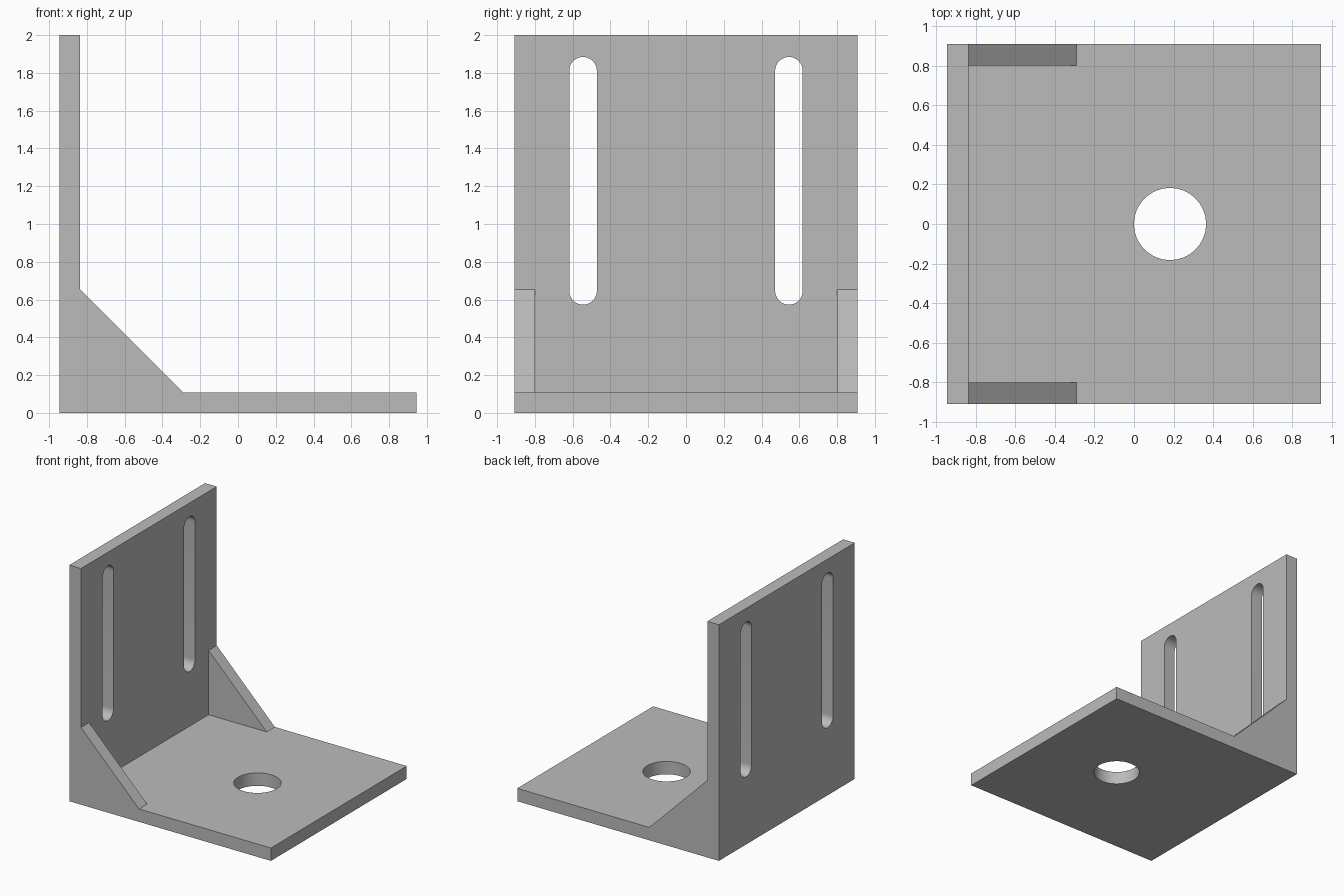
import bpy, bmesh
from math import pi, cos, sin, radians
from mathutils import Matrix, Vector

cube = bpy.data.objects.get("Cube")
if cube:
    bpy.data.objects.remove(cube, do_unlink=True)

# Main dimensions
X, Y, H, T = 0.945, 0.909, 2.0, 0.109
INNER = -X + T          # inner face of the upright wall
RIB = 0.545             # leg length of the triangular ribs

grey = bpy.data.materials.new("plain grey")
grey.use_nodes = True
GREY = (0.5, 0.5, 0.5, 1)
grey.diffuse_color = GREY
grey.node_tree.nodes["Principled BSDF"].inputs["Base Color"].default_value = GREY


def rect(u0, u1, v0, v1):
    return [(u0, v0), (u1, v0), (u1, v1), (u0, v1)]


def arc(u, v, r, start, sweep, n):
    return [(u + r * cos(start + sweep * i / n), v + r * sin(start + sweep * i / n))
            for i in range(n + 1)]


def slot(u, v0, v1, r):
    return arc(u, v1 - r, r, 0, pi, 24) + arc(u, v0 + r, r, pi, pi, 24)


def plate(name, loops, u_axis, v_axis, origin):
    """Sheet of thickness T from an outline and hole loops; origin is on its mid-plane."""
    curve = bpy.data.curves.new(name, 'CURVE')
    curve.dimensions = '2D'
    curve.fill_mode = 'BOTH'
    curve.extrude = T / 2
    for pts in loops:
        spline = curve.splines.new('POLY')
        spline.points.add(len(pts) - 1)
        for p, (u, v) in zip(spline.points, pts):
            p.co = (u, v, 0, 1)
        spline.use_cyclic_u = True
    obj = bpy.data.objects.new(name, curve)
    bpy.context.collection.objects.link(obj)
    bpy.ops.object.select_all(action='DESELECT')
    obj.select_set(True)
    bpy.context.view_layer.objects.active = obj
    bpy.ops.object.convert(target='MESH')
    obj = bpy.context.view_layer.objects.active

    # Stand the sheet in place, weld it and clean up the flat faces
    u, v = Vector(u_axis), Vector(v_axis)
    place = Matrix((u, v, u.cross(v))).transposed().to_4x4()
    place.translation = origin
    bm = bmesh.new()
    bm.from_mesh(obj.data)
    bmesh.ops.transform(bm, matrix=place, verts=bm.verts)
    bmesh.ops.remove_doubles(bm, verts=bm.verts, dist=1e-4)
    bmesh.ops.recalc_face_normals(bm, faces=bm.faces)
    bm.to_mesh(obj.data)
    bm.free()
    obj.data.materials.clear()
    obj.data.materials.append(grey)
    bpy.ops.object.shade_smooth_by_angle(angle=radians(30))
    return obj


# Base plate with its round hole
hole = arc(0.182, 0, 0.182, 0, 2 * pi, 64)[:-1]
plate("base_plate", [rect(INNER, X, -Y, Y), hole],
      (1, 0, 0), (0, 1, 0), (0, 0, T / 2))

# Upright wall with two long slots
slots = [slot(side * 0.545, 0.573, 1.884, 0.073) for side in (-1, 1)]
plate("upright_wall", [rect(-Y, Y, 0, H)] + slots,
      (0, 1, 0), (0, 0, 1), (-X + T / 2, 0, 0))

# Triangular ribs at both ends of the corner
triangle = [(INNER, T), (INNER + RIB, T), (INNER, T + RIB)]
for name, side in (("left_rib", 1), ("right_rib", -1)):
    plate(name, [triangle], (1, 0, 0), (0, 0, 1), (0, side * (Y - T / 2), 0))
